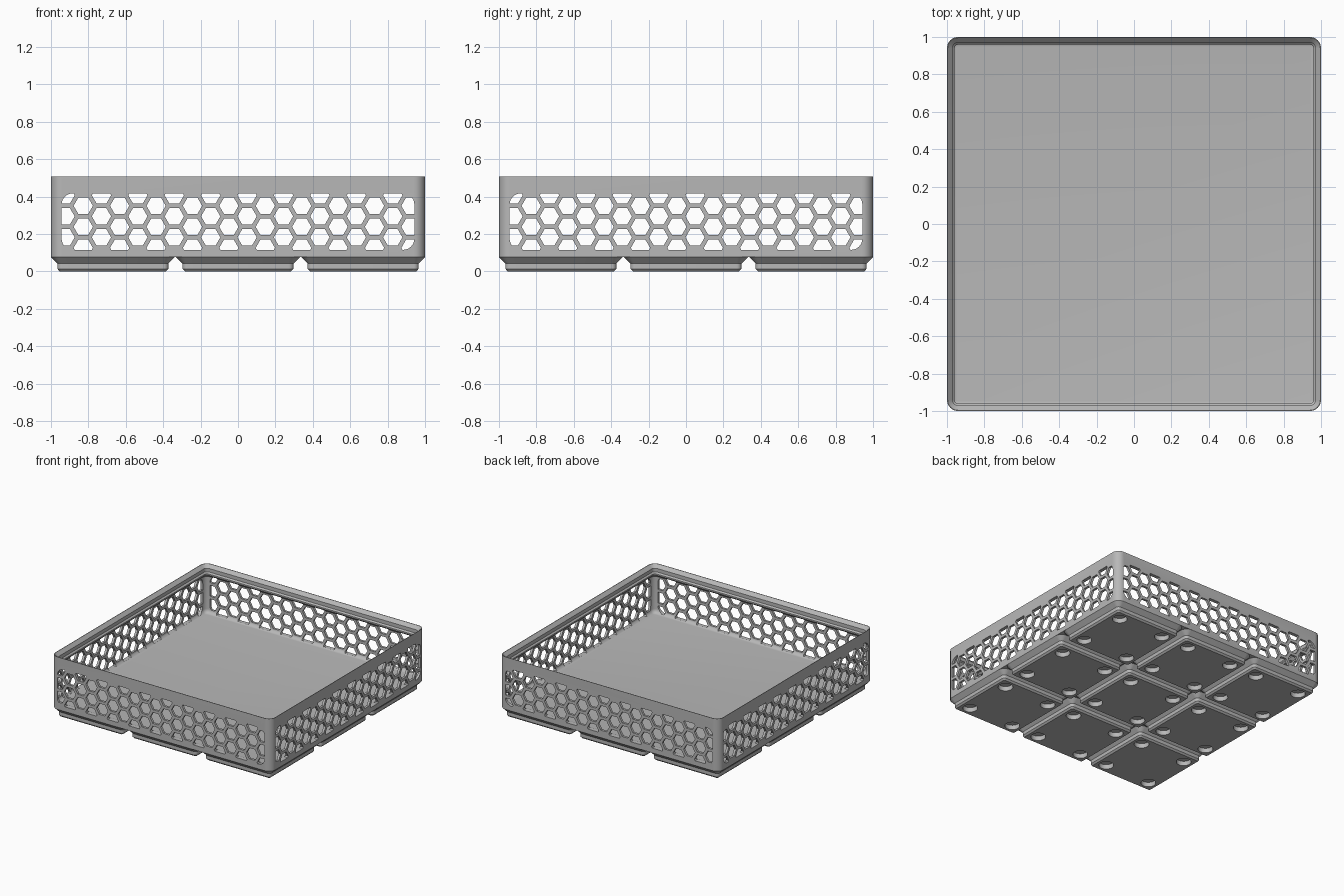
import bpy, bmesh
from math import sin, cos, pi, sqrt
from mathutils import Matrix

if "Cube" in bpy.data.objects:
    bpy.data.objects.remove(bpy.data.objects["Cube"], do_unlink=True)

GREY = (0.48, 0.48, 0.48, 1)
mat = bpy.data.materials.new("matte grey")
mat.use_nodes = True
mat.diffuse_color = GREY
mat.node_tree.nodes["Principled BSDF"].inputs["Base Color"].default_value = GREY


def rounded_rect(hw, hh, r, seg=8):
    """Outline of a rectangle with rounded corners."""
    pts = []
    for q, (sx, sy) in enumerate(((1, 1), (-1, 1), (-1, -1), (1, -1))):
        for i in range(seg + 1):
            a = (q + i / seg) * pi / 2
            pts.append((sx * (hw - r) + r * cos(a), sy * (hh - r) + r * sin(a)))
    return pts


def ngon(cx, cy, r, n):
    return [(cx + r * cos(2 * pi * i / n), cy + r * sin(2 * pi * i / n)) for i in range(n)]


def loft(bm, rings):
    """Skin (outline, height) rings and cap both ends."""
    loops = [[bm.verts.new((x, y, z)) for x, y in pts] for pts, z in rings]
    for a, b in zip(loops, loops[1:]):
        for i in range(len(a)):
            j = (i + 1) % len(a)
            bm.faces.new((a[i], a[j], b[j], b[i]))
    bm.faces.new(loops[0][::-1])
    bm.faces.new(loops[-1])


def make(name, solids, matrix=Matrix()):
    bm = bmesh.new()
    for rings in solids:
        loft(bm, rings)
    bm.transform(matrix)
    bmesh.ops.recalc_face_normals(bm, faces=bm.faces)
    mesh = bpy.data.meshes.new(name)
    bm.to_mesh(mesh)
    bm.free()
    mesh.materials.append(mat)
    obj = bpy.data.objects.new(name, mesh)
    bpy.context.collection.objects.link(obj)
    return obj


def select(obj):
    bpy.ops.object.select_all(action='DESELECT')
    obj.select_set(True)
    bpy.context.view_layer.objects.active = obj


def boolean(obj, tool, operation):
    """Apply a boolean and discard the tool."""
    select(obj)
    mod = obj.modifiers.new("cut", 'BOOLEAN')
    mod.operation, mod.solver, mod.object = operation, 'EXACT', tool
    bpy.ops.object.modifier_apply(modifier=mod.name)
    bpy.data.objects.remove(tool, do_unlink=True)


def smooth(obj):
    select(obj)
    bpy.ops.object.shade_smooth_by_angle(angle=pi / 7)


# Tray: outer wall, stacking lip, inner wall, floor fillet
BASE, TOP, FLOOR, WALL, FILLET = 0.076, 0.507, 0.11, 0.981, 0.033
profile = [(1, BASE), (1, TOP), (0.996, TOP), (0.97, 0.481), (0.97, 0.452),
           (0.959, 0.441), (0.959, 0.43), (WALL, 0.408)]
for i in range(7):
    a = i / 6 * pi / 2
    profile.append((WALL - FILLET * (1 - cos(a)), FLOOR + FILLET * (1 - sin(a))))
tray = make("tray", [[(rounded_rect(h, h, max(0.06 - (1 - h), 0.006)), z) for h, z in profile]])

# Honeycomb windows through opposite walls, trimmed to a rounded panel
PITCH, CELL, MID = 0.1124, 0.0515, 0.266
STEP = PITCH * sqrt(3) / 2
cells = []
for k in range(-10, 10):
    x = (k + 0.5) * STEP
    side = 1 if k % 2 == 0 else -1
    for row in (0.25, -0.75, 1.25):
        outline = ngon(x, MID + side * row * PITCH, CELL, 6)
        cells.append([(outline, -1.2), (outline, 1.2)])
panel = [(px, py + MID) for px, py in rounded_rect(0.943, 0.151, 0.06)]
through_front = Matrix(((1, 0, 0, 0), (0, 0, 1, 0), (0, 1, 0, 0), (0, 0, 0, 1)))
through_side = Matrix(((0, 0, 1, 0), (1, 0, 0, 0), (0, 1, 0, 0), (0, 0, 0, 1)))
for m in (through_front, through_side):
    cutter = make("window_cutter", cells, m)
    trim = make("panel_trim", [[(panel, -1.1), (panel, 1.1)]], m)
    boolean(cutter, trim, 'INTERSECT')
    boolean(tray, cutter, 'DIFFERENCE')
smooth(tray)

# Stepped foot with four round sockets underneath
foot_profile = [(0.284, 0.013, 0), (0.2965, 0.0255, 0.013),
                (0.2965, 0.0255, 0.0415), (0.331, 0.06, BASE)]
foot = make("foot", [[(rounded_rect(h, h, r), z) for h, r, z in foot_profile]])
sockets = []
for sx in (-1, 1):
    for sy in (-1, 1):
        outline = ngon(sx * 0.207, sy * 0.207, 0.056, 32)
        sockets.append([(outline, -0.05), (outline, 0.038)])
boolean(foot, make("socket_cutter", sockets), 'DIFFERENCE')
smooth(foot)

# Three by three grid of feet
GRID = 0.669
for i in (-1, 0, 1):
    for j in (-1, 0, 1):
        copy = foot if i == j == 0 else foot.copy()
        if copy is not foot:
            bpy.context.collection.objects.link(copy)
        copy.location = (i * GRID, j * GRID, 0)
